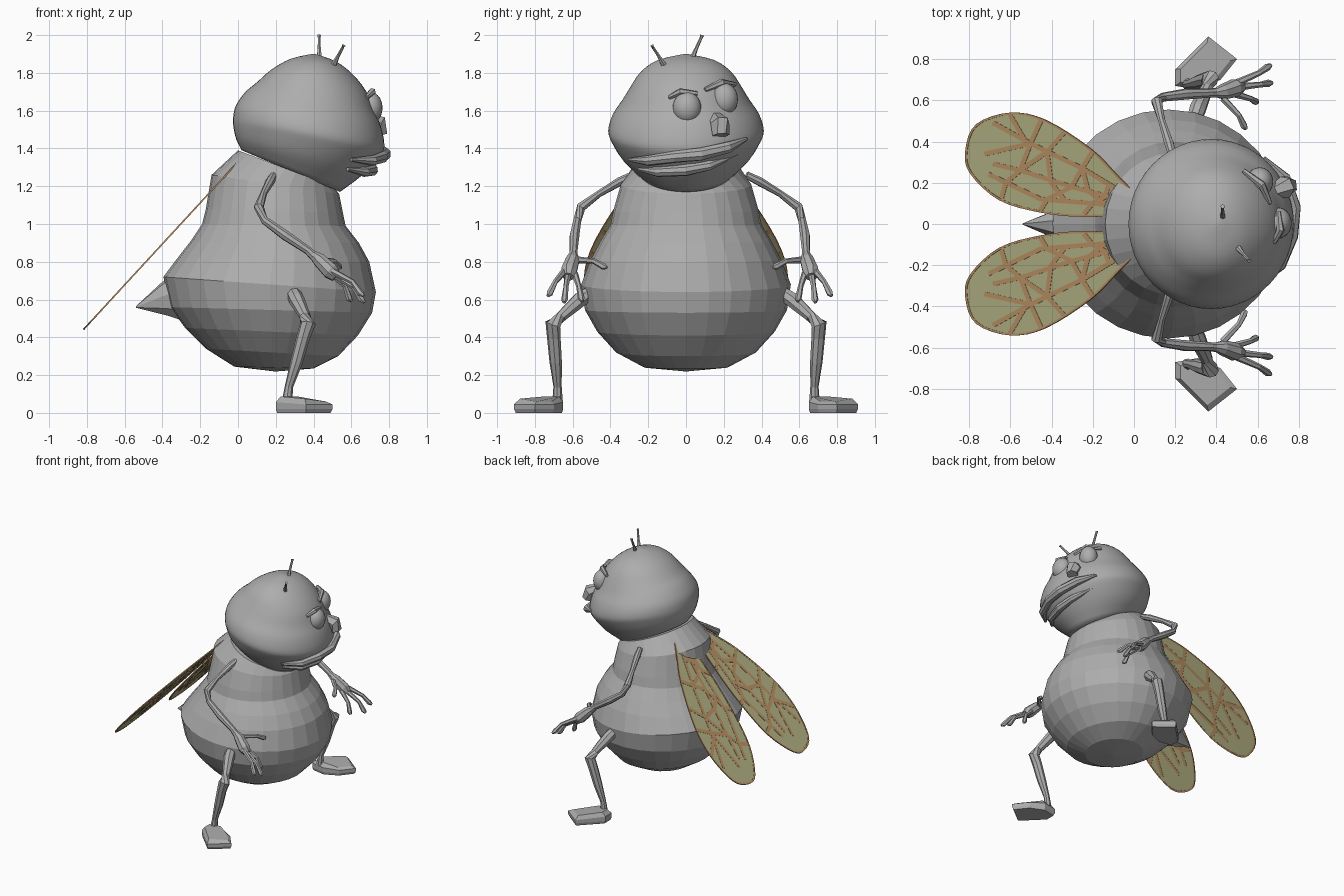
import bpy, bmesh, math
from mathutils import Vector


def material(name, rgb):
    m = bpy.data.materials.new(name)
    m.diffuse_color = (*rgb, 1)
    return m


GREY = material("body grey", (0.42, 0.42, 0.42))
WING = material("wing olive", (0.46, 0.45, 0.24))
VEIN = material("vein brown", (0.5, 0.29, 0.13))


def finish(bm, name, mat, smooth=False):
    bmesh.ops.recalc_face_normals(bm, faces=bm.faces)
    me = bpy.data.meshes.new(name)
    bm.to_mesh(me)
    bm.free()
    me.materials.append(mat)
    for p in me.polygons:
        p.use_smooth = smooth
    ob = bpy.data.objects.new(name, me)
    bpy.context.collection.objects.link(ob)
    return ob


def skin(bm, loops):
    """Bridge equal vertex loops and cap both ends."""
    loops = [[bm.verts.new(p) for p in lp] for lp in loops]
    n = len(loops[0])
    for a, b in zip(loops, loops[1:]):
        for i in range(n):
            j = (i + 1) % n
            bm.faces.new((a[i], a[j], b[j], b[i]))
    bm.faces.new(loops[0][::-1])
    bm.faces.new(loops[-1])


def refine(rows, k):
    """Catmull-Rom subdivision of rows of numbers."""
    out = []
    for i in range(len(rows) - 1):
        p = [rows[max(0, min(len(rows) - 1, i + d))] for d in (-1, 0, 1, 2)]
        for s in range(k):
            t = s / k
            out.append([0.5 * (2 * b + (c - a) * t + (2 * a - 5 * b + 4 * c - d) * t * t
                               + (3 * b - a - 3 * c + d) * t ** 3) for a, b, c, d in zip(*p)])
    return out + [rows[-1]]


def ring_loft(name, rows, n, smooth):
    """Rows: back x, back z, front x, front z, half width in y."""
    loops = []
    for xl, zl, xr, zr, ry in rows:
        lp = []
        for i in range(n):
            a = 2 * math.pi * i / n
            t = 0.5 + 0.5 * math.cos(a)
            lp.append((xl + (xr - xl) * t, ry * math.sin(a), zl + (zr - zl) * t))
        loops.append(lp)
    bm = bmesh.new()
    skin(bm, loops)
    return finish(bm, name, GREY, smooth)


def add_tube(bm, pts, radii, n=8):
    pts = [Vector(p) for p in pts]
    loops = []
    for i, p in enumerate(pts):
        d = (pts[min(i + 1, len(pts) - 1)] - pts[max(i - 1, 0)]).normalized()
        u = d.cross(Vector((0.3, 0.2, 1)) if abs(d.z) < 0.8 else Vector((1, 0.1, 0))).normalized()
        v = d.cross(u)
        loops.append([p + radii[i] * (math.cos(2 * math.pi * k / n) * u + math.sin(2 * math.pi * k / n) * v)
                      for k in range(n)])
    skin(bm, loops)


def ball(name, loc, size):
    bm = bmesh.new()
    bmesh.ops.create_uvsphere(bm, u_segments=20, v_segments=14, radius=1)
    for v in bm.verts:
        v.co = Vector([c * s + l for c, s, l in zip(v.co, size, loc)])
    return finish(bm, name, GREY, True)


# Pear-shaped faceted body
ring_loft("body", [
    (0.19, 0.22, 0.21, 0.22, 0.01), (-0.02, 0.245, 0.40, 0.235, 0.22), (-0.17, 0.34, 0.53, 0.30, 0.37),
    (-0.28, 0.45, 0.635, 0.41, 0.47), (-0.36, 0.56, 0.71, 0.53, 0.535), (-0.395, 0.72, 0.73, 0.64, 0.555),
    (-0.32, 0.82, 0.695, 0.80, 0.505), (-0.25, 0.91, 0.64, 0.90, 0.455), (-0.19, 1.0, 0.57, 0.99, 0.40),
    (-0.17, 1.08, 0.555, 1.06, 0.385), (-0.14, 1.26, 0.535, 1.16, 0.345), (0.0, 1.39, 0.5, 1.2, 0.28)], 28, False)

# Head, leaning forward
ring_loft("head", refine([
    (0.02, 1.39, 0.54, 1.17, 0.25), (-0.01, 1.45, 0.66, 1.26, 0.34), (-0.025, 1.52, 0.755, 1.36, 0.395),
    (-0.025, 1.57, 0.775, 1.42, 0.412), (-0.01, 1.63, 0.755, 1.52, 0.39), (0.04, 1.70, 0.72, 1.60, 0.34),
    (0.10, 1.75, 0.68, 1.70, 0.295), (0.18, 1.82, 0.61, 1.79, 0.24), (0.28, 1.875, 0.52, 1.86, 0.15),
    (0.39, 1.9, 0.41, 1.9, 0.01)], 3), 48, True)

# Stinger
bm = bmesh.new()
add_tube(bm, [(-0.28, 0, 0.62), (-0.39, 0, 0.60), (-0.54, 0, 0.56)], [0.15, 0.09, 0.004], 8)
for v in bm.verts:
    v.co.y *= 0.75
finish(bm, "stinger", GREY)

# Eyes, brows and nose, turned slightly toward +y
ball("right_eye", (0.70, 0.005, 1.615), (0.065, 0.075, 0.085))
ball("left_eye", (0.61, 0.205, 1.66), (0.065, 0.07, 0.085))
bm = bmesh.new()
add_tube(bm, [(0.68, -0.09, 1.67), (0.71, -0.03, 1.70), (0.70, 0.06, 1.69)], [0.012, 0.02, 0.012], 6)
add_tube(bm, [(0.66, 0.10, 1.71), (0.62, 0.19, 1.75), (0.53, 0.26, 1.74)], [0.012, 0.02, 0.012], 6)
finish(bm, "brows", GREY)
bm = bmesh.new()
add_tube(bm, [(0.66, 0.15, 1.57), (0.735, 0.18, 1.53), (0.75, 0.185, 1.47)], [0.03, 0.055, 0.045], 6)
finish(bm, "nose", GREY)

# Lips wrapped round the front of the head
bm = bmesh.new()
add_tube(bm, [(0.60, -0.30, 1.34), (0.71, -0.20, 1.335), (0.765, -0.06, 1.355), (0.775, 0.08, 1.37),
              (0.73, 0.22, 1.405), (0.63, 0.32, 1.45)], [0.01, 0.028, 0.032, 0.036, 0.032, 0.01])
add_tube(bm, [(0.58, -0.25, 1.29), (0.67, -0.15, 1.275), (0.71, 0.0, 1.285), (0.70, 0.12, 1.31),
              (0.62, 0.27, 1.37)], [0.01, 0.026, 0.032, 0.028, 0.01])
finish(bm, "lips", GREY)

# Antennae
bm = bmesh.new()
add_tube(bm, [(0.43, 0.03, 1.87), (0.43, 0.055, 1.93), (0.43, 0.08, 1.985), (0.43, 0.085, 2.0)],
         [0.016, 0.009, 0.008, 0.011], 6)
add_tube(bm, [(0.50, -0.11, 1.83), (0.53, -0.145, 1.89), (0.555, -0.175, 1.935), (0.56, -0.18, 1.945)],
         [0.018, 0.009, 0.008, 0.011], 6)
finish(bm, "antennae", GREY)

# Wing outline, seen from above; the wing lies in one sloping plane
OUTLINE = refine([(0.03, 0.12), (-0.08, 0.23), (-0.21, 0.36), (-0.43, 0.50), (-0.60, 0.535), (-0.76, 0.48),
                  (-0.81, 0.36), (-0.79, 0.25), (-0.65, 0.12), (-0.45, 0.06), (-0.26, 0.04), (-0.08, 0.05),
                  (0.03, 0.10)], 4)
VEINS = [
    [(0, .12), (-.25, .27), (-.5, .39), (-.68, .49)], [(0, .1), (-.3, .18), (-.55, .26), (-.68, .29)],
    [(0, .08), (-.2, .1), (-.45, .12), (-.7, .24)], [(-.25, .27), (-.3, .18), (-.42, .12), (-.45, .07)],
    [(-.5, .39), (-.55, .26), (-.62, .2), (-.64, .13)], [(-.45, .5), (-.5, .39), (-.72, .34)],
    [(-.34, .44), (-.42, .35), (-.4, .2), (-.33, .11)], [(-.12, .19), (-.14, .13), (-.2, .1), (-.24, .05)],
    [(-.2, .35), (-.25, .27), (-.22, .16), (-.13, .09)], [(-.42, .35), (-.55, .26)], [(-.6, .53), (-.53, .41)]]


def on_plane(x, y, off=0.0):
    return Vector((x - 0.736 * off, y, 0.45 + 1.085 * (x + 0.81) + 0.677 * off))


def strip(bm, pts, w, t):
    """Thin flat ribbons along a path on the wing plane."""
    for a, b in zip(pts, pts[1:]):
        a, b = Vector(a), Vector(b)
        d = (b - a).normalized()
        s = Vector((-d.y, d.x)) * w
        a, b = a - d * w * 0.3, b + d * w * 0.3
        skin(bm, [[on_plane(p.x, p.y, o) for p in (a - s, b - s, b + s, a + s)] for o in (-t, t)])


for side, label in ((1, "left"), (-1, "right")):
    def flip(bm, shift=0.0):
        for v in bm.verts:
            v.co.y = v.co.y * side + shift

    # Wing membrane and veins
    bm = bmesh.new()
    skin(bm, [[on_plane(x, y, o) for x, y in OUTLINE] for o in (-0.002, 0.002)])
    flip(bm)
    finish(bm, label + "_wing", WING)
    bm = bmesh.new()
    strip(bm, OUTLINE, 0.005, 0.004)
    for path in VEINS:
        strip(bm, path, 0.011, 0.0035)
    flip(bm)
    finish(bm, label + "_wing_veins", VEIN)

    # Arm with hand
    bm = bmesh.new()
    add_tube(bm, [(0.19, 0.30, 1.26), (0.17, 0.37, 1.225), (0.135, 0.48, 1.16), (0.11, 0.575, 1.09), (0.14, 0.595, 1.02),
                  (0.25, 0.61, 0.94), (0.37, 0.615, 0.86), (0.41, 0.618, 0.82)],
             [0.02, 0.024, 0.018, 0.027, 0.022, 0.027, 0.022, 0.025])
    add_tube(bm, [(0.39, 0.615, 0.845), (0.43, 0.62, 0.81), (0.49, 0.64, 0.75), (0.52, 0.645, 0.72)],
             [0.02, 0.038, 0.045, 0.03])
    for base, tip in (((0.43, 0.59, 0.81), (0.545, 0.44, 0.77)), ((0.49, 0.61, 0.74), (0.60, 0.57, 0.59)),
                      ((0.51, 0.645, 0.73), (0.67, 0.665, 0.585)), ((0.50, 0.665, 0.75), (0.665, 0.75, 0.62))):
        a, b = Vector(base), Vector(tip)
        mid = a.lerp(b, 0.55) + Vector((0.015, 0, 0.015))
        add_tube(bm, [a, mid, a.lerp(b, 0.9), b], [0.018, 0.014, 0.018, 0.009], 6)
    flip(bm, 0.02)
    finish(bm, label + "_arm", GREY)

    # Leg
    bm = bmesh.new()
    add_tube(bm, [(0.28, 0.47, 0.66), (0.31, 0.56, 0.60), (0.355, 0.66, 0.51), (0.37, 0.705, 0.47), (0.345, 0.70, 0.40),
                  (0.31, 0.69, 0.27), (0.27, 0.68, 0.14), (0.26, 0.68, 0.06)],
             [0.035, 0.042, 0.03, 0.042, 0.036, 0.033, 0.022, 0.028])
    flip(bm)
    finish(bm, label + "_leg", GREY)

    # Foot: flat wedge, toes turned outward
    foot = [(0.20, 0.67), (0.31, 0.65), (0.42, 0.70), (0.50, 0.80), (0.36, 0.91), (0.20, 0.75)]
    bm = bmesh.new()
    loops = []
    for z, s in ((0.0, 0.94), (0.02, 1.0), (0.045, 1.0), (0.075, 0.8)):
        loops.append([(0.33 + (x - 0.33) * s, 0.76 + (y - 0.76) * s, z + (0.012 if x < 0.33 and z > 0.04 else 0)
                       - (0.015 if x > 0.4 and z > 0.06 else 0)) for x, y in foot])
    skin(bm, loops)
    flip(bm)
    finish(bm, label + "_foot", GREY)
